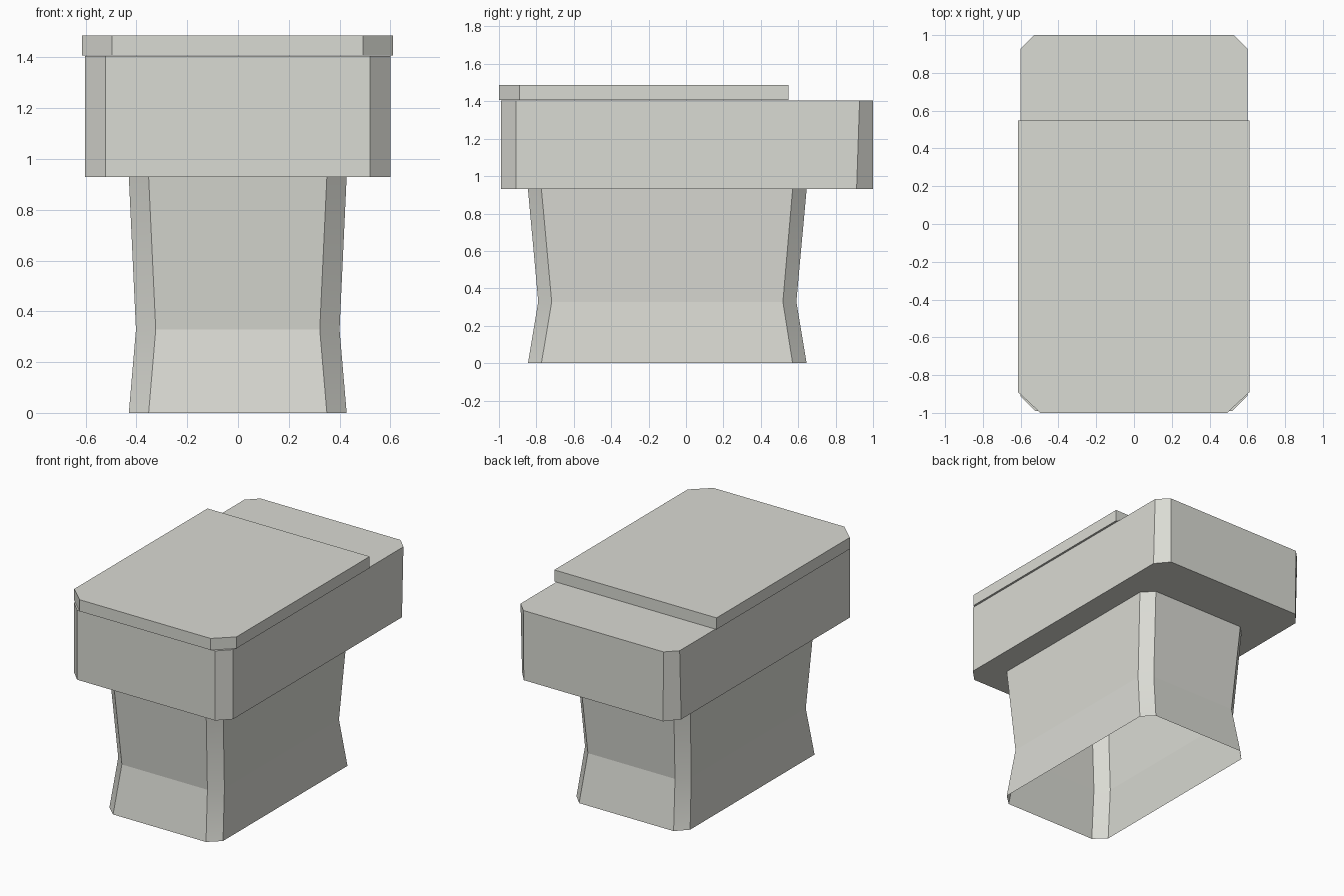
import bpy, bmesh

if "Cube" in bpy.data.objects:
    bpy.data.objects.remove(bpy.data.objects["Cube"])

ceramic = bpy.data.materials.new("warm white ceramic")
ceramic.diffuse_color = (0.70, 0.705, 0.655, 1)
ceramic.use_nodes = True
ceramic.node_tree.nodes["Principled BSDF"].inputs["Base Color"].default_value = ceramic.diffuse_color


def outline(x0, x1, y0, y1, front_cut, back_cut):
    """Rectangle with cut corners, counter-clockwise; a cut is (x, y)."""
    (fx, fy), (bx, by) = front_cut, back_cut
    pts = [(x0 + fx, y0), (x1 - fx, y0), (x1, y0 + fy)]
    if bx:
        pts += [(x1, y1 - by), (x1 - bx, y1), (x0 + bx, y1), (x0, y1 - by)]
    else:
        pts += [(x1, y1), (x0, y1)]
    return pts + [(x0, y0 + fy)]


def loft(name, sections, closed=True, soft_corners=False):
    """Join stacked outlines, given as (z, points), into one part."""
    bm = bmesh.new()
    rings = [[bm.verts.new((x, y, z)) for x, y in pts] for z, pts in sections]
    n = len(rings[0])
    for low, high in zip(rings, rings[1:]):
        for i in range(n):
            j = (i + 1) % n
            face = bm.faces.new((low[i], low[j], high[j], high[i]))
            # cut corners shade softly up the height, the flat walls do not
            face.smooth = soft_corners and i % 2 == 1
            bm.edges.get((low[i], high[i])).smooth = False
    if closed:
        bm.faces.new(rings[0][::-1])
        bm.faces.new(rings[-1])
    mesh = bpy.data.meshes.new(name)
    bm.to_mesh(mesh)
    bm.free()
    mesh.materials.append(ceramic)
    obj = bpy.data.objects.new(name, mesh)
    bpy.context.collection.objects.link(obj)
    return obj


# Waisted pedestal, an open shell
cut = (0.078, 0.072)
wide = outline(-0.43, 0.428, -0.845, 0.645, cut, (0.072, 0.075))
waist = outline(-0.402, 0.40, -0.79, 0.59, cut, (0.072, 0.072))
loft("pedestal", [(0, wide), (0.328, waist), (0.93, wide)],
     closed=False, soft_corners=True)

# Overhanging upper body
loft("body", [
    (0.93, outline(-0.602, 0.60, -0.99, 1.0, (0.08, 0.08), (0.075, 0.088))),
    (1.405, outline(-0.602, 0.60, -0.99, 1.0, (0.08, 0.08), (0.072, 0.072))),
])

# Lid, cut at the front corners and square at the back
lid = outline(-0.614, 0.611, -1.0, 0.548, (0.118, 0.11), (0, 0))
loft("lid", [(1.408, lid), (1.487, lid)])
